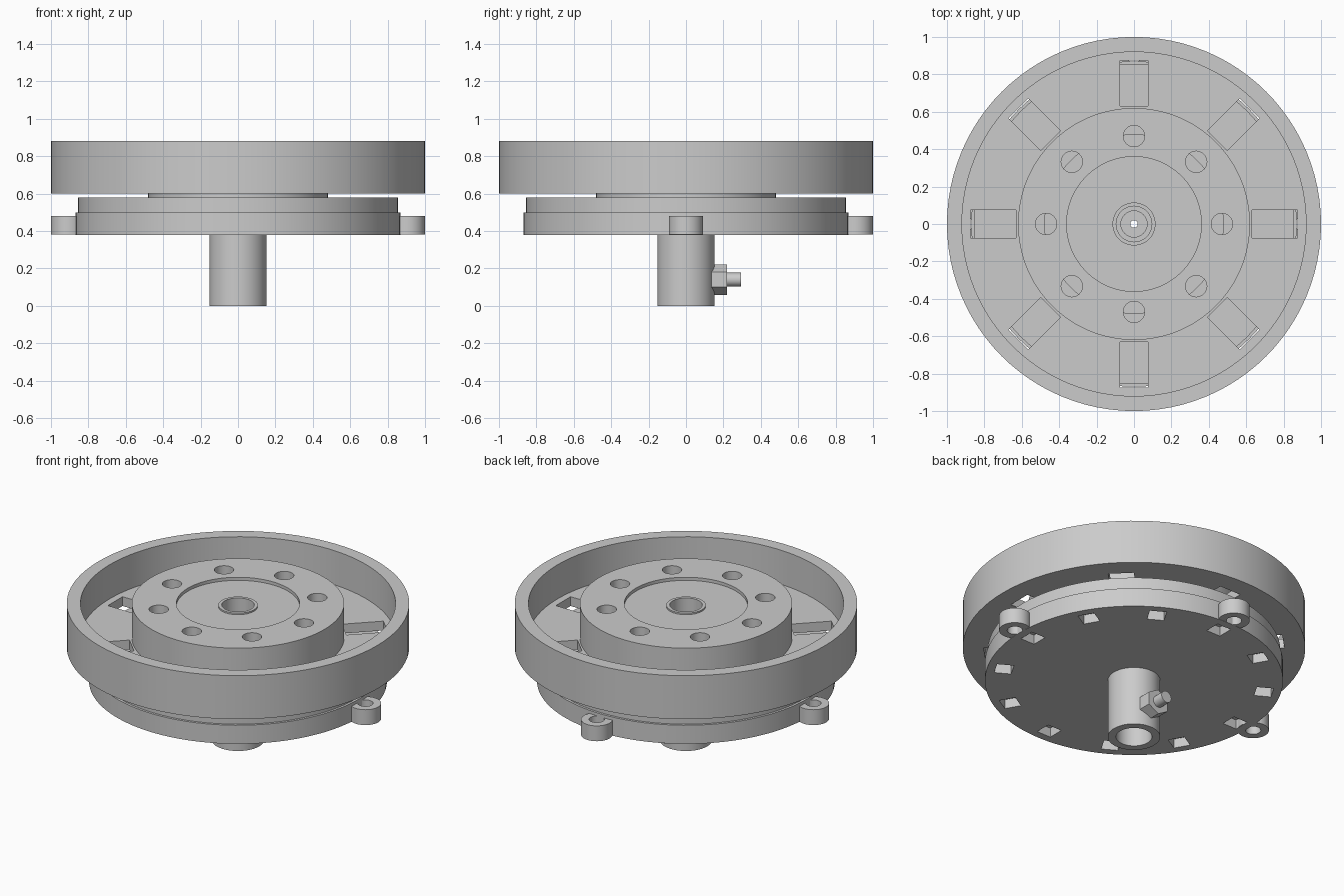
import bpy, bmesh, math
from mathutils import Matrix

if "Cube" in bpy.data.objects:
    bpy.data.objects.remove(bpy.data.objects["Cube"])

grey = bpy.data.materials.new("light_grey")
grey.diffuse_color = (0.6, 0.6, 0.6, 1)
grey.use_nodes = True
grey.node_tree.nodes["Principled BSDF"].inputs["Base Color"].default_value = grey.diffuse_color


def finish(bm, name):
    bmesh.ops.recalc_face_normals(bm, faces=bm.faces)
    me = bpy.data.meshes.new(name)
    bm.to_mesh(me)
    bm.free()
    me.materials.append(grey)
    ob = bpy.data.objects.new(name, me)
    bpy.context.collection.objects.link(ob)
    return ob


def lathe(name, profile, n=96):
    """Revolve a closed (radius, z) outline around the z axis."""
    bm = bmesh.new()
    rings = [[bm.verts.new((r * math.cos(2 * math.pi * i / n),
                            r * math.sin(2 * math.pi * i / n), z))
              for i in range(n)] for r, z in profile]
    for a, b in zip(rings, rings[1:] + rings[:1]):
        for i in range(n):
            j = (i + 1) % n
            bm.faces.new((a[i], a[j], b[j], b[i]))
    return finish(bm, name)


def add_cyl(bm, r, z0, z1, at=(0, 0), n=32):
    bmesh.ops.create_cone(bm, cap_ends=True, segments=n, radius1=r, radius2=r, depth=z1 - z0,
                          matrix=Matrix.Translation((at[0], at[1], (z0 + z1) / 2)))


def add_slot(bm, angle, r0, r1, width, z0, z1):
    m = (Matrix.Rotation(angle, 4, 'Z') @ Matrix.Translation(((r0 + r1) / 2, 0, (z0 + z1) / 2))
         @ Matrix.Diagonal((r1 - r0, width, z1 - z0, 1)))
    bmesh.ops.create_cube(bm, size=1, matrix=m)


def cut(ob, bm):
    cutter = finish(bm, ob.name + "_cutter")
    mod = ob.modifiers.new("cut", 'BOOLEAN')
    mod.operation, mod.solver, mod.object = 'DIFFERENCE', 'EXACT', cutter
    bpy.context.view_layer.objects.active = ob
    bpy.ops.object.modifier_apply(modifier=mod.name)
    bpy.data.objects.remove(cutter)


def smooth(ob):
    bpy.ops.object.select_all(action='DESELECT')
    ob.select_set(True)
    bpy.context.view_layer.objects.active = ob
    bpy.ops.object.shade_smooth_by_angle(angle=math.radians(35))


# Upper wheel: outer rim, floor, raised centre drum with shallow recess
wheel = lathe("upper_wheel", [
    (0.10, 0.60), (1.0, 0.60), (1.0, 0.88), (0.92, 0.88), (0.92, 0.66),
    (0.62, 0.66), (0.62, 0.88), (0.36, 0.88), (0.36, 0.86), (0.10, 0.86)])
holes = bmesh.new()
for k in range(8):
    a = k * math.pi / 4
    add_slot(holes, a, 0.63, 0.875, 0.15, 0.55, 0.75)
    add_cyl(holes, 0.057, 0.55, 0.95, (0.47 * math.cos(a), 0.47 * math.sin(a)))
cut(wheel, holes)

# Lower plate: stepped rim, spacer boss and a row of shallow slots underneath
plate = lathe("lower_plate", [
    (0.10, 0.38), (0.87, 0.38), (0.87, 0.50), (0.855, 0.50),
    (0.855, 0.58), (0.48, 0.58), (0.48, 0.60), (0.10, 0.60)])
slots = bmesh.new()
for k in range(12):
    add_slot(slots, k * math.pi / 6, 0.72, 0.82, 0.10, 0.30, 0.44)
cut(plate, slots)

# Hub tube with a stepped bore
tube = lathe("hub_tube", [
    (0.153, 0.0), (0.153, 0.39), (0.115, 0.39), (0.115, 0.87), (0.095, 0.87),
    (0.095, 0.70), (0.07, 0.70), (0.07, 0.60), (0.02, 0.60), (0.02, 0.50),
    (0.105, 0.50), (0.105, 0.0)], 64)

# Three mounting lugs on the plate edge
lugs = []
for name, x, y in (("right_lug", 0.908, 0), ("left_lug", -0.908, 0), ("back_lug", 0, 0.908)):
    lug = lathe(name, [(0.045, 0.381), (0.092, 0.381), (0.092, 0.48), (0.045, 0.48)], 40)
    lug.location = (x, y, 0)
    lugs.append(lug)

# Set screw: hexagonal nut and round stem pointing backwards
turn = Matrix.Translation((0, 0, 0.14)) @ Matrix.Rotation(-math.pi / 2, 4, 'X')
nut = bmesh.new()
add_cyl(nut, 0.081, 0.13, 0.22, n=6)
bmesh.ops.rotate(nut, verts=nut.verts, matrix=Matrix.Rotation(math.pi / 6, 3, 'Z'))
bmesh.ops.transform(nut, matrix=turn @ Matrix.Rotation(math.pi / 6, 4, 'Z'), verts=nut.verts)
nut = finish(nut, "screw_nut")
stem = bmesh.new()
add_cyl(stem, 0.037, 0.20, 0.295, n=24)
bmesh.ops.transform(stem, matrix=turn, verts=stem.verts)
stem = finish(stem, "screw_stem")

for ob in [wheel, plate, tube, nut, stem] + lugs:
    smooth(ob)
